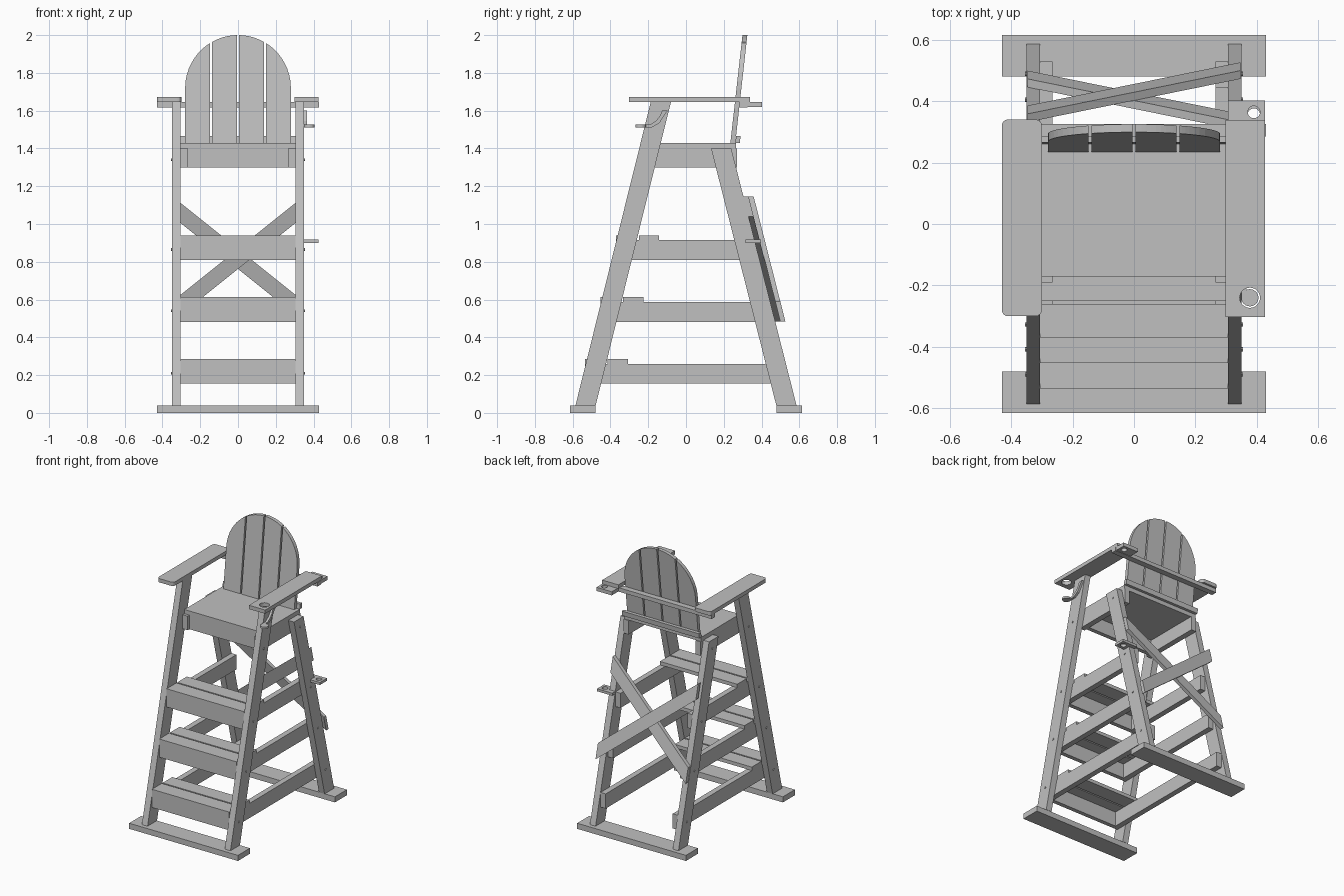
import bpy, bmesh, math
from mathutils import Vector

cube = bpy.data.objects.get("Cube")
if cube:
    bpy.data.objects.remove(cube, do_unlink=True)

grey = bpy.data.materials.new("light_grey")
grey.use_nodes = True
GREY = (0.53, 0.53, 0.53, 1)
grey.diffuse_color = GREY
grey.node_tree.nodes["Principled BSDF"].inputs["Base Color"].default_value = GREY


def prism(name, loops, push):
    """Fill flat outlines (the first is outer, others are holes) and extrude along push."""
    bm = bmesh.new()
    edges = []
    for loop in loops:
        vs = [bm.verts.new(p) for p in loop]
        edges += [bm.edges.new((vs[i - 1], vs[i])) for i in range(len(vs))]
    if len(loops) == 1:
        bm.faces.new(bm.verts[:])
    else:
        bmesh.ops.triangle_fill(bm, use_beauty=True, edges=edges)
    new = bmesh.ops.extrude_face_region(bm, geom=bm.faces[:])["geom"]
    # the source faces stay as the bottom cap
    verts = [g for g in new if isinstance(g, bmesh.types.BMVert)]
    bmesh.ops.translate(bm, verts=verts, vec=Vector(push))
    bmesh.ops.recalc_face_normals(bm, faces=bm.faces[:])
    mesh = bpy.data.meshes.new(name)
    bm.to_mesh(mesh)
    bm.free()
    mesh.materials.append(grey)
    obj = bpy.data.objects.new(name, mesh)
    bpy.context.collection.objects.link(obj)
    return obj


def rect(x0, x1, y0, y1, z):
    return [(x0, y0, z), (x1, y0, z), (x1, y1, z), (x0, y1, z)]


def box(name, x0, x1, y0, y1, z0, z1):
    return prism(name, [rect(x0, x1, y0, y1, z0)], (0, 0, z1 - z0))


def circle(x, y, z, r, n=24):
    return [(x + r * math.cos(2 * math.pi * i / n),
             y + r * math.sin(2 * math.pi * i / n), z) for i in range(n)]


def side_panel(name, x0, x1, yz):
    return prism(name, [[(x0, y, z) for y, z in yz]], (x1 - x0, 0, 0))


def front_leg_y(z):
    return -0.585 + 0.248 * (z - 0.04)


def rear_leg_y(z):
    return 0.585 - 0.254 * (z - 0.04)


LEG = 0.107
SIDES = (("left", 1), ("right", -1))

# Foot boards
box("front_foot", -0.43, 0.43, -0.615, -0.48, 0, 0.04)
box("rear_foot", -0.43, 0.43, 0.48, 0.615, 0, 0.04)

# Sloping legs
for side, s in SIDES:
    a, b = 0.04, 1.645
    side_panel(side + "_front_leg", s * 0.305, s * 0.35,
               [(front_leg_y(a), a), (front_leg_y(a) + LEG, a),
                (front_leg_y(b) + LEG, b), (front_leg_y(b), b)])
    b = 1.4
    side_panel(side + "_rear_leg", s * 0.305, s * 0.35,
               [(rear_leg_y(a) - LEG, a), (rear_leg_y(a), a),
                (rear_leg_y(b), b), (rear_leg_y(b) - LEG, b)])

# Steps: front board, two treads and a rail on each side
for i in range(3):
    z = 0.155 + 0.3275 * i
    y = -0.535 + 0.0825 * i
    name = f"step_{i + 1}_"
    box(name + "front_board", -0.305, 0.305, y, y + 0.03, z, z + 0.13)
    box(name + "front_tread", -0.305, 0.305, y + 0.03, y + 0.11, z + 0.105, z + 0.13)
    box(name + "rear_tread", -0.305, 0.305, y + 0.12, y + 0.228, z + 0.105, z + 0.13)
    for side, s in SIDES:
        box(name + side + "_rail", s * 0.265, s * 0.305,
            y + 0.03, rear_leg_y(z + 0.05) - 0.015, z, z + 0.105)

# Seat
box("seat", -0.305, 0.305, -0.17, 0.265, 1.40, 1.43)
box("seat_front_board", -0.265, 0.265, -0.17, -0.14, 1.30, 1.40)
for side, s in SIDES:
    box(side + "_seat_rail", s * 0.265, s * 0.305, -0.19, 0.27, 1.30, 1.40)

# Bolt heads on the outer faces of the legs
for side, s in SIDES:
    for z in (0.21, 0.54, 0.865, 1.34):
        for end, y in (("front", front_leg_y(z) + LEG / 2), ("rear", rear_leg_y(z) - LEG / 2)):
            ring = [(s * 0.35, y + p, z + q) for p, q, _ in circle(0, 0, 0, 0.007, 8)]
            prism(f"{side}_{end}_bolt", [ring], (s * 0.005, 0, 0))


# Back rest: four slats cut to a round top, leaning back
def back_y(z):
    return 0.235 + 0.112 * (z - 1.43)


def back_top(x):
    return 1.72 + math.sqrt(max(0, 0.28 ** 2 - x * x))


for i in range(4):
    x0 = -0.28 + 0.1425 * i
    x1 = x0 + 0.1325
    arc = []
    for k in range(13):
        # denser points near the steep outer edges
        x = x1 + (x0 - x1) * (1 - math.cos(math.pi * k / 12)) / 2
        arc.append((x, back_top(x)))
    outline = [(x0, 1.43), (x1, 1.43)] + arc
    prism("back_slat", [[(x, back_y(z), z) for x, z in outline]], (0, 0.026, 0))
side_panel("back_lower_cleat", -0.305, 0.305,
           [(0.261, 1.43), (0.285, 1.43), (0.289, 1.465), (0.265, 1.465)])
box("back_cross_bar", -0.43, 0.43, 0.284, 0.325, 1.617, 1.645)

# Arm rests: one rounded, one with a cup hole
corner = []
for cx, cy, start in ((-0.32, 0.32, 0), (-0.41, 0.32, 90), (-0.41, -0.28, 180), (-0.32, -0.28, 270)):
    for k in range(5):
        t = math.radians(start + k * 22.5)
        corner.append((cx + 0.02 * math.cos(t), cy + 0.02 * math.sin(t), 1.645))
prism("right_arm_rest", [corner], (0, 0, 0.027))
prism("left_arm_rest", [rect(0.298, 0.426, -0.302, 0.338, 1.645),
                        circle(0.377, -0.24, 1.645, 0.033)], (0, 0, 0.027))

# Cup support: disc carried by a bent strip on the leg
prism("cup_disc", [circle(0.377, -0.24, 1.512, 0.028)], (0, 0, 0.014))
path = [(-0.24, 1.512), (-0.18, 1.512), (-0.14, 1.535), (-0.115, 1.575), (-0.095, 1.602)]
upper = [(-0.125, 1.602), (-0.14, 1.57), (-0.16, 1.545), (-0.19, 1.526), (-0.24, 1.526)]
side_panel("cup_bracket", 0.35, 0.366, path + upper)

# Pole holder plates with round holes
for name, y0, y1, z, h in (("upper", 0.326, 0.402, 1.619, 0.026), ("lower", 0.316, 0.396, 0.9, 0.018)):
    prism(name + "_pole_holder", [rect(0.305, 0.426, y0, y1, z),
                                  circle(0.39, (y0 + y1) / 2, z, 0.02)], (0, 0, h))

# Crossed braces laid over the back of the rear legs
for name, slope, gap in (("inner_brace", 0.8, 0), ("outer_brace", -0.8, 0.027)):
    pts = []
    for x, dz in ((-0.347, -0.053), (0.347, -0.053), (0.347, 0.053), (-0.347, 0.053)):
        z = 0.815 + slope * x + dz
        pts.append((x, rear_leg_y(z) + gap, z))
    prism(name, [pts], (0, 0.027, 0))
